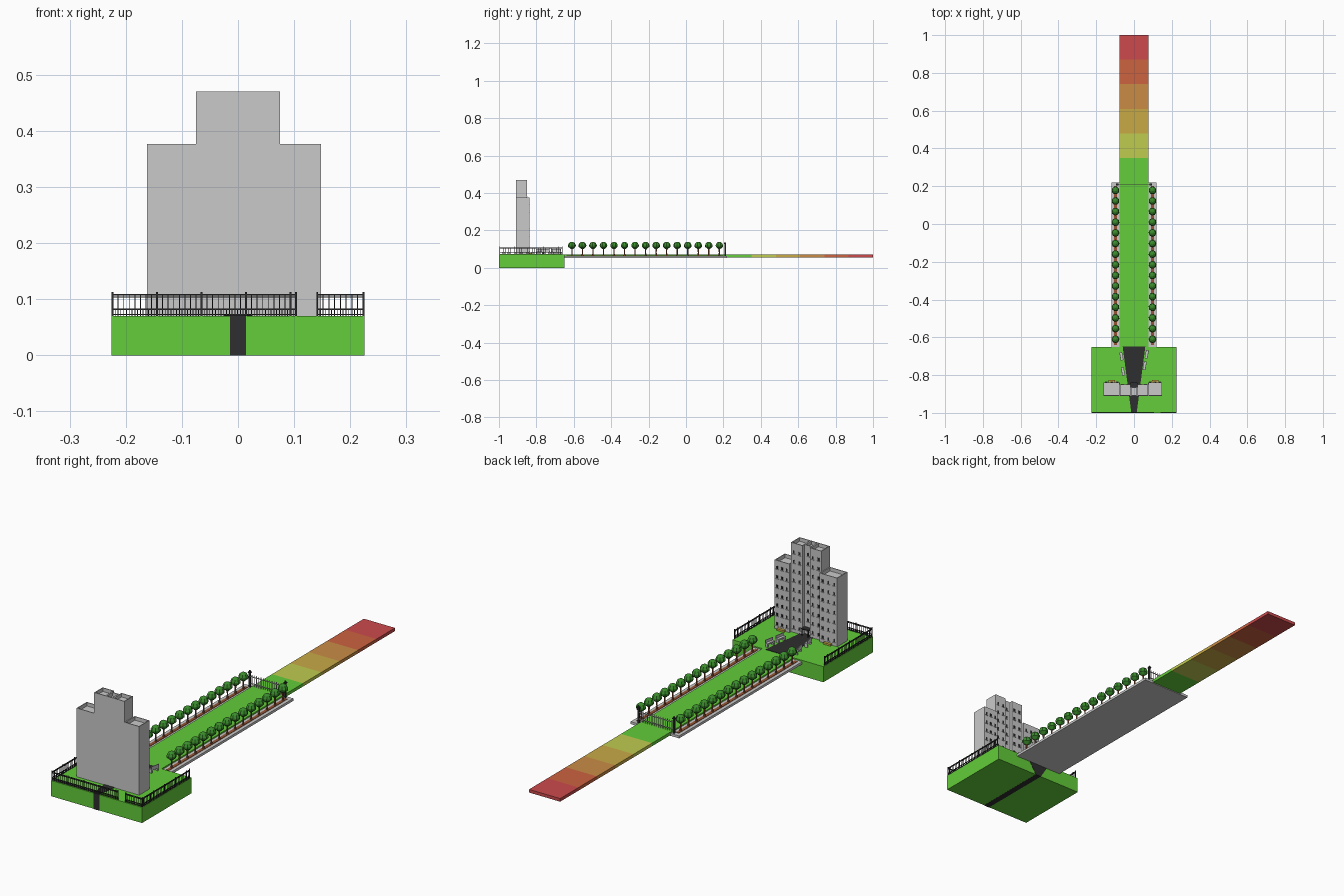
import bpy, bmesh, math
from mathutils import Matrix

cube = bpy.data.objects.get("Cube")
if cube:
    bpy.data.objects.remove(cube, do_unlink=True)


def material(name, rgb):
    lin = [((c / 255 + 0.055) / 1.055) ** 2.4 for c in rgb] + [1]
    m = bpy.data.materials.new(name)
    m.use_nodes = True
    m.diffuse_color = lin
    m.node_tree.nodes["Principled BSDF"].inputs["Base Color"].default_value = lin
    return m


GRASS = material("grass green", (99, 205, 58))
STONE = material("light grey", (202, 202, 202))
DARK = material("charcoal", (46, 46, 46))
WOOD = material("brown", (150, 84, 52))
LEAF = material("leaf green", (58, 140, 44))
LIME = material("yellow green", (192, 204, 80))
GOLD = material("gold", (200, 170, 70))
ORANGE = material("orange", (202, 140, 70))
RUST = material("rust", (204, 98, 64))
RED = material("red", (204, 74, 76))


def finish(name, bm, mat):
    bmesh.ops.recalc_face_normals(bm, faces=bm.faces)
    me = bpy.data.meshes.new(name)
    bm.to_mesh(me)
    bm.free()
    me.materials.append(mat)
    ob = bpy.data.objects.new(name, me)
    bpy.context.collection.objects.link(ob)
    return ob


def add_box(bm, x0, x1, y0, y1, z0, z1):
    mid = Matrix.Translation(((x0 + x1) / 2, (y0 + y1) / 2, (z0 + z1) / 2))
    size = Matrix.Diagonal((x1 - x0, y1 - y0, z1 - z0, 1))
    return bmesh.ops.create_cube(bm, size=1, matrix=mid @ size)["verts"]


def boxes(name, mat, *dims):
    bm = bmesh.new()
    for d in dims:
        add_box(bm, *d)
    return finish(name, bm, mat)


GROUND = 0.07

# Ground block and the driveway cut through it
boxes("lawn_block", GRASS, (-0.225, 0.225, -1, -0.65, 0, GROUND))
bm = bmesh.new()
for v in add_box(bm, -1, 1, -1.001, -0.649, -0.0005, GROUND + 0.002):
    wide = v.co.y > -0.8 and v.co.z > 0.03
    v.co.x *= 0.06 if wide else 0.014
finish("driveway", bm, DARK)

# Long avenue: paving slab, grass runway and coloured end panels
boxes("paving_slab", STONE, (-0.12, 0.12, -0.65, 0.22, 0.053, 0.064))
boxes("avenue_grass", GRASS, (-0.077, 0.077, -0.65, 0.35, 0.056, GROUND))
panels = [("lime", LIME), ("gold", GOLD), ("orange", ORANGE), ("rust", RUST), ("red", RED)]
for i, (label, mat) in enumerate(panels):
    y = 0.35 + 0.13 * i
    boxes(label + "_panel", mat, (-0.077, 0.077, y, y + 0.13, 0.056, GROUND))


# Trees in two rows on soil strips
def lathe(name, mat, profile, sides):
    bm = bmesh.new()
    rings = []
    for r, z in profile:
        rings.append([bm.verts.new((r * math.cos(a), r * math.sin(a), z))
                      for a in (math.tau * k / sides for k in range(sides))])
    for lo, hi in zip(rings, rings[1:]):
        for k in range(sides):
            n = (k + 1) % sides
            bm.faces.new((lo[k], lo[n], hi[n], hi[k]))
    bm.faces.new(rings[0])
    bm.faces.new(rings[-1])
    return finish(name, bm, mat)


trunk = lathe("tree_trunk", WOOD, [(0.005, 0.064), (0.003, 0.08), (0.004, 0.112)], 6)
crown = lathe("tree_crown", LEAF, [(0.006, 0.1), (0.02, 0.112), (0.021, 0.121),
                                   (0.015, 0.133), (0.005, 0.139)], 8)
for part in (trunk, crown):
    for side in (-1, 1):
        for i in range(15):
            ob = part if side < 0 and i == 0 else part.copy()
            if ob is not part:
                bpy.context.collection.objects.link(ob)
            ob.location = (side * 0.098, -0.61 + 0.0563 * i, 0)
            ob.rotation_euler.z = i * 0.7
boxes("soil_strips", WOOD, *[(s * 0.098 - 0.007, s * 0.098 + 0.007, -0.64, 0.2, 0.063, 0.066)
                             for s in (-1, 1)])


# Tower blocks with sunken roofs
def tower(name, x0, x1, y0, y1, top):
    bm = bmesh.new()
    add_box(bm, x0, x1, y0, y1, GROUND, top)
    bm.normal_update()
    roof = [f for f in bm.faces if f.normal.z > 0.9]
    bmesh.ops.inset_region(bm, faces=roof, thickness=0.005)
    inner = bmesh.ops.extrude_face_region(bm, geom=roof)["geom"]
    bmesh.ops.delete(bm, geom=roof, context="FACES")
    for v in inner:
        if isinstance(v, bmesh.types.BMVert):
            v.co.z -= 0.016
    finish(name, bm, STONE)


FRONT = -0.91
tower("right_wing", -0.162, -0.075, FRONT, -0.838, 0.377)
tower("left_wing", 0.075, 0.148, FRONT, -0.838, 0.377)
tower("right_core", -0.075, -0.018, FRONT, -0.85, 0.47)
tower("left_core", 0.018, 0.075, FRONT, -0.85, 0.47)
tower("stair_core", -0.018, 0.018, FRONT, -0.864, 0.47)

# Rear windows and floor ledges
windows, ledges = [], []
for x0, x1, y, floors, cols in [(-0.162, -0.075, -0.838, 7, 3), (0.075, 0.148, -0.838, 7, 3),
                                (-0.075, -0.018, -0.85, 9, 2), (0.018, 0.075, -0.85, 9, 2),
                                (-0.018, 0.018, -0.864, 9, 1)]:
    for f in range(floors):
        z = GROUND + 0.018 + f * 0.042
        for c in range(cols):
            x = x0 + (x1 - x0) * (c + 0.5) / cols
            windows.append((x - 0.004, x + 0.004, y - 0.001, y + 0.001, z, z + 0.012))
            ledges.append((x - 0.007, x + 0.007, y - 0.001, y + 0.003, z - 0.004, z - 0.002))
boxes("rear_windows", DARK, *windows)
boxes("window_ledges", STONE, *ledges)

# Entrance and planters behind the building
boxes("entrance_canopy", DARK, (-0.018, 0.018, -0.866, -0.84, 0.1, 0.104),
      (-0.017, -0.014, -0.844, -0.841, GROUND, 0.1), (0.014, 0.017, -0.844, -0.841, GROUND, 0.1))
boxes("planters", GOLD, *[(x - 0.018, x + 0.018, -0.838, -0.826, GROUND, 0.078)
                          for x in (-0.118, 0.112)])

# Low benches beside the driveway
for i, (x, y) in enumerate([(0.067, -0.69), (0.056, -0.75), (-0.066, -0.7), (-0.058, -0.78)]):
    bench = boxes("bench_%d" % (i + 1), STONE, (-0.007, 0.007, -0.022, 0.022, 0.082, 0.088),
                  (-0.006, 0.006, -0.02, -0.014, 0, 0.084), (-0.006, 0.006, 0.014, 0.02, 0, 0.084),
                  (0.005, 0.008, -0.022, 0.022, 0.086, 0.1))
    for v in bench.data.vertices:
        v.co.z = max(v.co.z, GROUND)
        if x < 0:
            v.co.x *= -1
    bench.data.flip_normals() if x < 0 else None
    bench.location = (x, y, 0)
    bench.rotation_euler.z = math.copysign(0.18, -x)


# Railings: rails, pickets and heavier posts along a straight run
def railing(name, start, end, fixed, along_x):
    parts = []

    def add(a0, a1, half, z0, z1):
        across = (fixed - half, fixed + half)
        parts.append((a0, a1, *across, z0, z1) if along_x else (*across, a0, a1, z0, z1))

    for z in (0.072, 0.081, 0.103, 0.107):
        add(start, end, 0.0015, z, z + 0.002)
    n = round((end - start) / 0.01)
    for i in range(n + 1):
        a = start + 0.0015 + (end - start - 0.003) * i / n
        post = i % 8 == 0 or i == n
        w = 0.0015 if post else 0.0008
        add(a - w, a + w, w, GROUND, 0.113 if post else 0.109)
        if i < n:
            add(a + 0.004, a + 0.0055, 0.0008, GROUND, 0.082)
    boxes(name, DARK, *parts)


railing("front_railing_right", -0.225, 0.105, -0.996, True)
railing("front_railing_left", 0.14, 0.225, -0.996, True)
railing("right_railing", -0.998, -0.66, -0.223, False)
railing("left_railing", -0.998, -0.66, 0.223, False)

# Gate across the far end of the avenue
posts, bars = [], [(-0.085, 0.085, 0.208, 0.211, z, z + 0.003) for z in (0.08, 0.11)]
for s in (-1, 1):
    x = s * 0.088
    posts += [(x - 0.004, x + 0.004, 0.205, 0.213, 0.06, 0.128),
              (x - 0.006, x + 0.006, 0.203, 0.215, 0.128, 0.132),
              (x - 0.003, x + 0.003, 0.206, 0.212, 0.132, 0.138)]
for i in range(15):
    x = -0.077 + i * 0.011
    bars.append((x - 0.001, x + 0.001, 0.2085, 0.2105, GROUND, 0.12))
boxes("gate_posts", DARK, *posts)
boxes("gate_bars", STONE, *bars)
